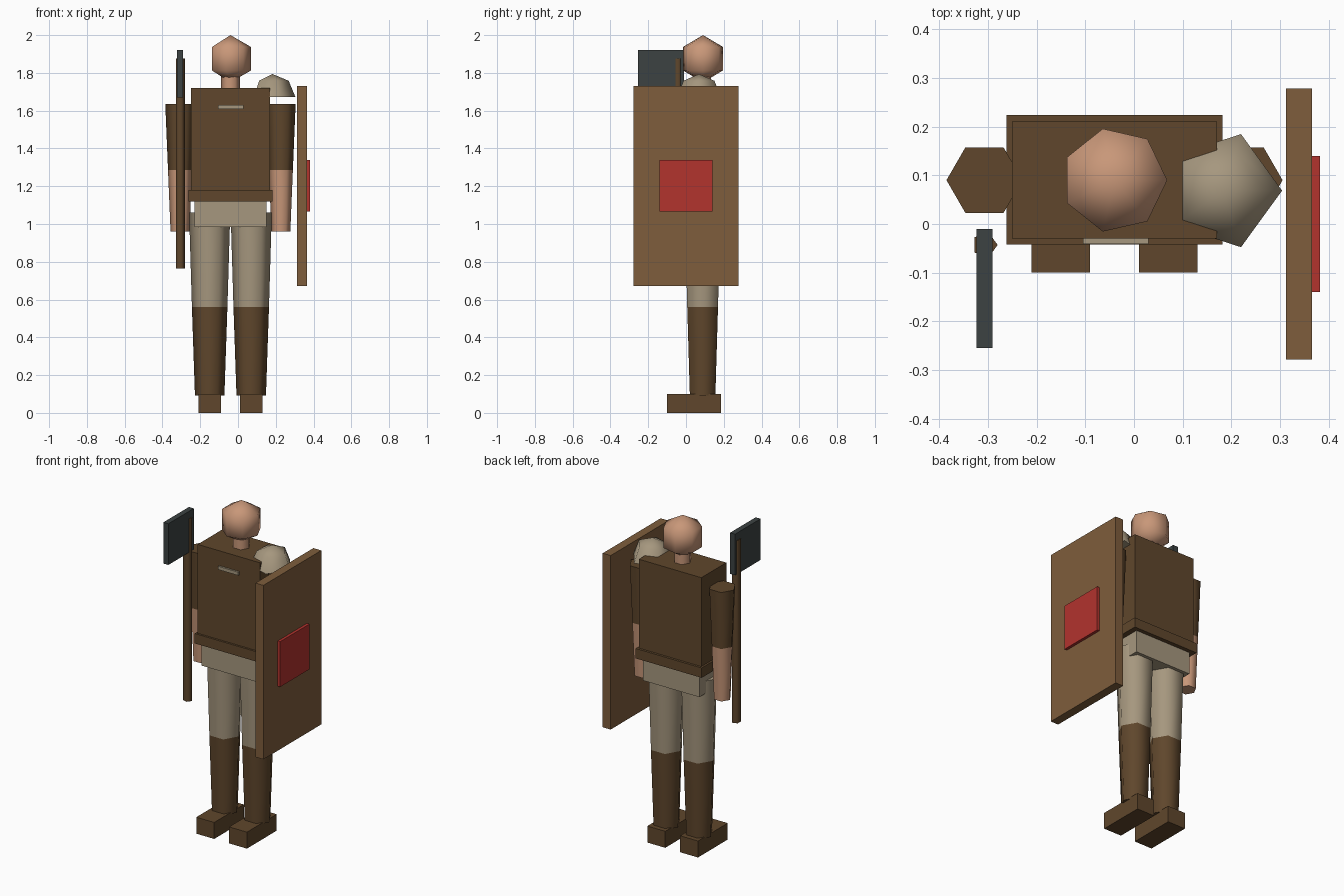
import bpy
import bmesh
from math import sin, cos, pi, radians
from mathutils import Vector

cube = bpy.data.objects.get("Cube")
if cube:
    bpy.data.objects.remove(cube, do_unlink=True)


def material(name, rgb):
    m = bpy.data.materials.new(name)
    m.use_nodes = True
    m.diffuse_color = (*rgb, 1)
    m.node_tree.nodes["Principled BSDF"].inputs["Base Color"].default_value = (*rgb, 1)
    return m


SKIN = material("skin", (0.58, 0.31, 0.19))
LEATHER = material("dark_leather", (0.115, 0.062, 0.025))
WOOD = material("shield_wood", (0.21, 0.11, 0.045))
CLOTH = material("pale_cloth", (0.38, 0.31, 0.21))
RED = material("red_paint", (0.45, 0.033, 0.027))
IRON = material("dark_iron", (0.045, 0.055, 0.055))


def finish(name, bm, mats):
    bmesh.ops.recalc_face_normals(bm, faces=bm.faces)
    mesh = bpy.data.meshes.new(name)
    bm.to_mesh(mesh)
    bm.free()
    for m in mats:
        mesh.materials.append(m)
    obj = bpy.data.objects.new(name, mesh)
    bpy.context.collection.objects.link(obj)
    return obj


def box(name, lo, hi, mat):
    bm = bmesh.new()
    bmesh.ops.create_cube(bm, size=1)
    lo, hi = Vector(lo), Vector(hi)
    for v in bm.verts:
        v.co = (lo + hi) / 2 + v.co * (hi - lo)
    return finish(name, bm, [mat])


def lathe(name, x, y, profile, sides, mats, split=None, smooth=65):
    """Stack of (radius, z) rings; faces below split take the second material."""
    bm = bmesh.new()
    rings = []
    for r, z in profile:
        count = sides if r > 0 else 1
        rings.append([bm.verts.new((x + r * cos(2 * pi * i / sides),
                                    y + r * sin(2 * pi * i / sides), z))
                      for i in range(count)])
    for a, b in zip(rings, rings[1:]):
        for i in range(sides):
            j = (i + 1) % sides
            corners = [a[i % len(a)], a[j % len(a)], b[j % len(b)], b[i % len(b)]]
            bm.faces.new(list(dict.fromkeys(corners)))
    for ring in (rings[0], rings[-1]):
        if len(ring) > 2:
            bm.faces.new(ring)
    for f in bm.faces:
        if split and f.calc_center_median().z < split:
            f.material_index = 1
    obj = finish(name, bm, mats)
    bpy.ops.object.select_all(action="DESELECT")
    obj.select_set(True)
    bpy.context.view_layer.objects.active = obj
    bpy.ops.object.shade_smooth_by_angle(angle=radians(smooth))
    return obj


CX, CY = -0.04, 0.09   # body axis

# Torso, belt, hips and chest clasp
box("torso", (-0.25, -0.03, 1.12), (0.17, 0.21, 1.72), LEATHER)
box("belt", (-0.262, -0.042, 1.12), (0.182, 0.224, 1.18), LEATHER)
box("hips", (-0.23, -0.02, 0.985), (0.15, 0.20, 1.13), CLOTH)
box("chest_clasp", (-0.105, -0.041, 1.61), (0.03, -0.029, 1.63), CLOTH)

# Head and neck
lathe("neck", CX, CY, [(0.05, 1.70), (0.05, 1.80)], 6, [SKIN])
R = 0.125
lathe("head", CX, CY, [(0, 2 - 2 * R), (R * cos(pi / 6), 2 - 1.5 * R),
                       (R * cos(pi / 6), 2 - R / 2), (0, 2)], 7, [SKIN], smooth=180)

# Arms, legs and feet on both sides
for side, s in (("right", -1), ("left", 1)):
    lathe(side + "_arm", CX + s * 0.267, CY,
          [(0.05, 0.96), (0.0635, 1.285), (0.078, 1.635)], 6, [LEATHER, SKIN], 1.285)
    lx = CX + s * 0.11
    lathe(side + "_leg", lx, CY - 0.002,
          [(0.078, 0.092), (0.094, 0.56), (0.109, 1.06)], 6, [CLOTH, LEATHER], 0.56)
    box(side + "_foot", (lx - 0.06, -0.10, 0), (lx + 0.06, 0.185, 0.10), LEATHER)

# Shoulder guard
D = 0.122
lathe("shoulder_guard", 0.182, 0.0685,
      [(D, 1.672), (D * cos(pi / 4), 1.672 + D * sin(pi / 4)), (0, 1.672 + D)],
      5, [CLOTH], smooth=80)

# Shield and its painted boss
box("shield", (0.312, -0.278, 0.673), (0.365, 0.278, 1.73), WOOD)
box("shield_boss", (0.36, -0.14, 1.065), (0.382, 0.14, 1.34), RED)

# Axe
lathe("axe_handle", -0.3065, -0.043, [(0.0265, 0.765), (0.0265, 1.875)], 5, [LEATHER], smooth=75)
box("axe_head", (-0.323, -0.255, 1.67), (-0.29, -0.01, 1.92), IRON)
